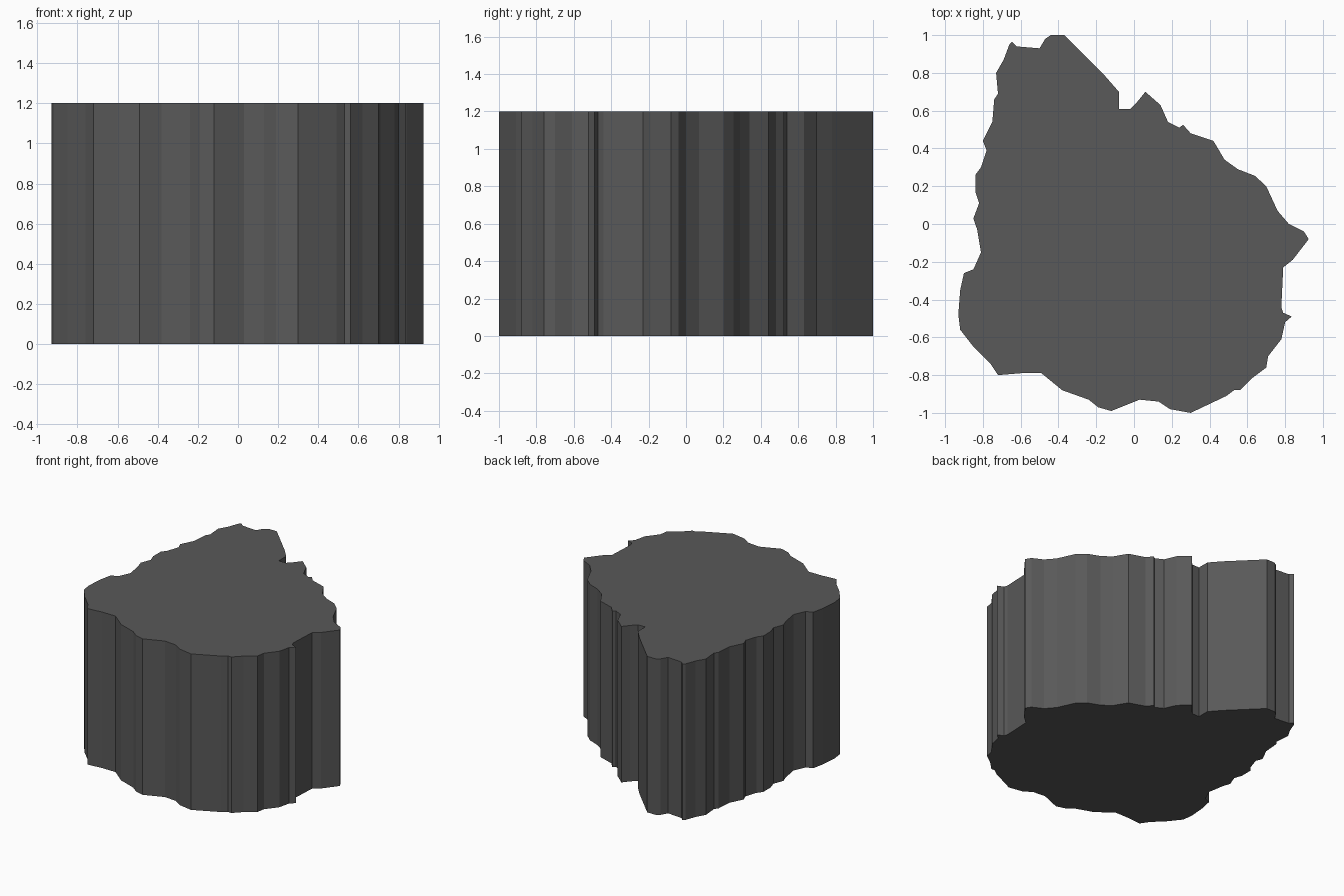
import bpy, bmesh

HEIGHT = 1.2

# Outline seen from above, clockwise from the top tip
OUTLINE = [
    (-.44, 1), (-.37, 1), (-.15, .78), (-.08, .7), (-.08, .61), (-.02, .61),
    (.02, .65), (.06, .7), (.14, .63), (.18, .54), (.24, .51), (.26, .525),
    (.3, .48), (.42, .44), (.48, .34), (.55, .29), (.64, .255), (.7, .2),
    (.76, .07), (.82, 0), (.9, -.04), (.925, -.08), (.84, -.19), (.79, -.23),
    (.78, -.44), (.79, -.47), (.835, -.49), (.8, -.52), (.78, -.61), (.71, -.7),
    (.7, -.76), (.62, -.82), (.56, -.88), (.53, -.88), (.49, -.91), (.3, -1),
    (.19, -.98), (.13, -.94), (.03, -.93), (-.12, -.99), (-.19, -.97), (-.24, -.93),
    (-.38, -.88), (-.49, -.79), (-.6, -.79), (-.72, -.8), (-.76, -.74), (-.85, -.65),
    (-.92, -.56), (-.93, -.48), (-.92, -.35), (-.9, -.26), (-.85, -.24), (-.81, -.15),
    (-.83, -.03), (-.85, .03), (-.82, .11), (-.84, .17), (-.84, .26), (-.81, .3),
    (-.78, .39), (-.8, .44), (-.75, .54), (-.74, .66), (-.72, .69), (-.73, .8),
    (-.69, .87), (-.66, .95), (-.645, .965), (-.62, .94), (-.5, .93), (-.47, .98),
]

# Extrude the outline into a solid slab
bm = bmesh.new()
base = bm.faces.new([bm.verts.new((x, y, 0)) for x, y in OUTLINE])
top = bmesh.ops.extrude_face_region(bm, geom=[base], use_keep_orig=True)["geom"]
bmesh.ops.translate(bm, vec=(0, 0, HEIGHT),
                    verts=[g for g in top if isinstance(g, bmesh.types.BMVert)])
bmesh.ops.recalc_face_normals(bm, faces=bm.faces)

mesh = bpy.data.meshes.new("map_slab")
bm.to_mesh(mesh)
bm.free()
slab = bpy.data.objects.new("map_slab", mesh)
bpy.context.collection.objects.link(slab)

# Dark grey surface
dark = bpy.data.materials.new("dark_grey")
dark.diffuse_color = (0.1, 0.1, 0.1, 1)
mesh.materials.append(dark)
